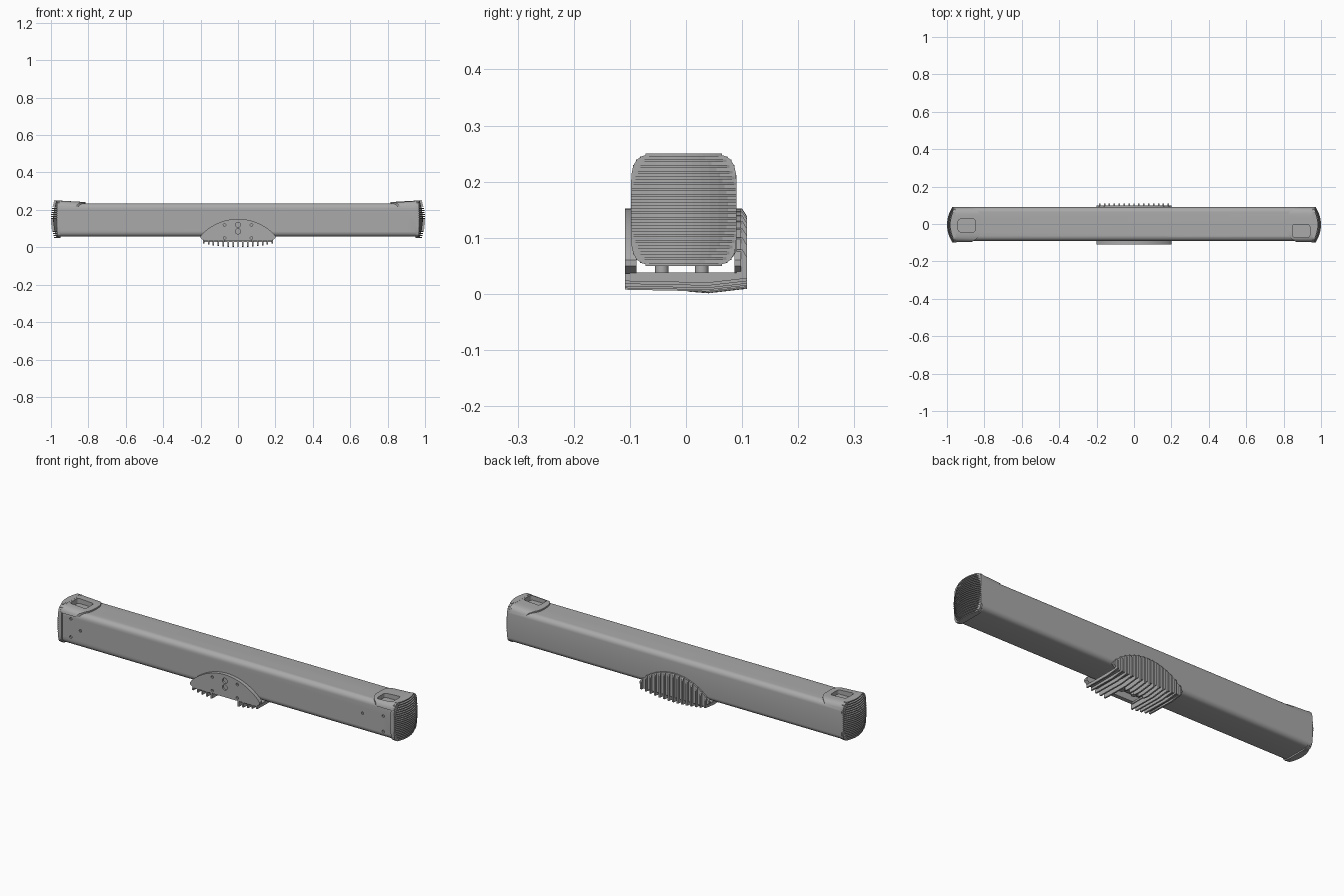
import bpy, bmesh, math
from mathutils import Matrix

if "Cube" in bpy.data.objects:
    bpy.data.objects.remove(bpy.data.objects["Cube"])

gray = bpy.data.materials.new("satin_gray")
gray.use_nodes = True
gray.diffuse_color = (0.4, 0.4, 0.4, 1)
gray.node_tree.nodes["Principled BSDF"].inputs["Base Color"].default_value = (0.4, 0.4, 0.4, 1)


def finish(name, bm, smooth=True):
    bmesh.ops.recalc_face_normals(bm, faces=bm.faces)
    mesh = bpy.data.meshes.new(name)
    bm.to_mesh(mesh)
    bm.free()
    mesh.materials.append(gray)
    ob = bpy.data.objects.new(name, mesh)
    bpy.context.collection.objects.link(ob)
    if smooth:
        bpy.ops.object.select_all(action="DESELECT")
        ob.select_set(True)
        bpy.context.view_layer.objects.active = ob
        bpy.ops.object.shade_smooth_by_angle(angle=math.radians(30))
    return ob


def loft(bm, rings):
    """Closed solid through rings that have equal point counts."""
    vs = [[bm.verts.new(p) for p in r] for r in rings]
    n = len(vs[0])
    for a, b in zip(vs, vs[1:]):
        for i in range(n):
            bm.faces.new((a[i], a[(i + 1) % n], b[(i + 1) % n], b[i]))
    bm.faces.new(vs[0])
    bm.faces.new(vs[-1])


def prism(bm, pts, axis, lo, hi):
    """Extrude a 2D outline along x, y or z."""
    place = {"x": lambda a, b, h: (h, a, b),
             "y": lambda a, b, h: (a, h, b),
             "z": lambda a, b, h: (a, b, h)}[axis]
    loft(bm, [[place(a, b, h) for a, b in pts] for h in (lo, hi)])


def round_rect(x0, x1, y0, y1, r, seg=6):
    pts = []
    for k, (cx, cy) in enumerate([(x1 - r, y1 - r), (x0 + r, y1 - r),
                                  (x0 + r, y0 + r), (x1 - r, y0 + r)]):
        for i in range(seg + 1):
            t = math.pi / 2 * (k + i / seg)
            pts.append((cx + r * math.cos(t), cy + r * math.sin(t)))
    return pts


def squircle(hw, z0, z1, n=6, count=64):
    """Soft square section with gently arched sides."""
    pts = []
    for i in range(count):
        t = 2 * math.pi * i / count
        c, s = math.cos(t), math.sin(t)
        r = (abs(c) ** n + abs(s) ** n) ** (-1 / n)
        pts.append((hw * r * c - 0.004, (z0 + z1) / 2 + (z1 - z0) / 2 * r * s))
    return pts


def cylinder(bm, loc, r, depth, axis="z"):
    rot = Matrix.Rotation(math.pi / 2, 4, "X") if axis == "y" else Matrix()
    bmesh.ops.create_cone(bm, cap_ends=True, segments=20, radius1=r, radius2=r,
                          depth=depth, matrix=Matrix.Translation(loc) @ rot)


def boolean(ob, bm, operation):
    cutter = finish("cutter", bm, False)
    cutter.hide_render = True
    mod = ob.modifiers.new("cut", "BOOLEAN")
    mod.operation, mod.object, mod.solver = operation, cutter, "EXACT"
    bpy.context.view_layer.objects.active = ob
    bpy.ops.object.modifier_apply(modifier=mod.name)
    bpy.data.objects.remove(cutter)


# Long housing with small screw holes on its front
bm = bmesh.new()
prism(bm, round_rect(-0.09, 0.09, 0.057, 0.234, 0.026), "x", -0.96, 0.96)
housing = finish("housing", bm)
bm = bmesh.new()
for x, z in [(-0.9, 0.195), (-0.9, 0.1), (-0.845, 0.147),
             (0.9, 0.17), (0.9, 0.09), (0.78, 0.153)]:
    cylinder(bm, (x, -0.09, z), 0.007, 0.016, "y")
boolean(housing, bm, "DIFFERENCE")


# End caps: rim, stacked bowed ribs and a top tongue with a window
def end_cap(side, s, window_y):
    bm = bmesh.new()
    prism(bm, squircle(0.094, 0.05, 0.25), "x", s * 0.948, s * 0.968)
    finish(side + "_cap_rim", bm)

    bm = bmesh.new()
    count = 39
    step = 0.2 / count
    for k in range(count):
        z = 0.05 + step * k
        t = (z + step / 2 - 0.15) / 0.1
        hw = 0.094 * (1 - abs(t) ** 6) ** (1 / 6)
        inset = 0.012 * (k % 2)
        tip = 1 - 0.018 * t * t - inset
        hw -= inset * 0.2
        pts = [(s * 0.955, hw - 0.004), (s * 0.955, -hw - 0.004)]
        for i in range(13):
            u = -1 + i / 6
            drop = 0.028 * (u * hw / 0.094) ** 2
            pts.append((s * max(0.957, tip - drop), u * hw - 0.004))
        prism(bm, pts, "z", z, z + step)
    finish(side + "_cap_ribs", bm, False)

    bm = bmesh.new()
    loft(bm, [[(s * x, y, z) for y, z in squircle(0.094, 0.05, top)]
              for x, top in ((0.8, 0.241), (0.96, 0.25))])
    tongue = finish(side + "_cap_tongue", bm)
    bm = bmesh.new()
    outline = round_rect(0.815, 1.1, -0.1, 0.094, 0.08, 10)
    prism(bm, [(s * x, y) for x, y in outline], "z", 0.215, 0.3)
    boolean(tongue, bm, "INTERSECT")
    for ob, floor in ((tongue, 0.2), (housing, 0.222)):
        bm = bmesh.new()
        hole = round_rect(0.848, 0.94, window_y - 0.034, window_y + 0.034, 0.012)
        prism(bm, [(s * x, y) for x, y in hole], "z", floor, 0.3)
        boolean(ob, bm, "DIFFERENCE")


end_cap("left", 1, -0.037)
end_cap("right", -1, -0.008)


# Saddle bracket: arched walls either side of the housing and a floor
def arch(x):
    return 0.06 + 0.092 * max(0, 1 - (x / 0.2) ** 2) ** 0.85


wall = [(-0.182, 0.035), (0.182, 0.035), (0.2, 0.05)]
wall += [(0.2 - 0.4 * i / 40, arch(0.2 - 0.4 * i / 40)) for i in range(41)]
wall.append((-0.2, 0.05))
bm = bmesh.new()
prism(bm, wall, "y", -0.109, -0.088)
front_wall = finish("bracket_front_wall", bm)
bm = bmesh.new()
for z in (0.12, 0.085):
    cylinder(bm, (0, -0.11, z), 0.014, 0.02, "y")
for x, z in [(-0.072, 0.12), (0.072, 0.12), (-0.072, 0.05), (0.072, 0.05)]:
    cylinder(bm, (x, -0.11, z), 0.007, 0.02, "y")
boolean(front_wall, bm, "DIFFERENCE")

bm = bmesh.new()
prism(bm, wall, "y", 0.086, 0.098)
finish("bracket_back_wall", bm)

floor = [(-0.185, -0.1), (-0.07, -0.1), (-0.07, 0), (0.07, 0),
         (0.07, -0.1), (0.185, -0.1), (0.185, 0.098), (-0.185, 0.098)]
bm = bmesh.new()
prism(bm, floor, "z", 0.029, 0.038)
finish("bracket_floor", bm)

# Cooling fins wrapping the underside and the back of the bracket
bm = bmesh.new()
for k in range(-7, 8):
    x = k * 0.0262
    low = 0.001 + 0.02 * (x / 0.19) ** 2
    top = arch(x)
    start = 0.003 if abs(x) < 0.07 else -0.109
    fin = [(start, 0.036), (start, low + 0.003), (0.04, low), (0.109, low + 0.008),
           (0.109, max(0.05, top - 0.014)), (0.1, top), (0.09, top), (0.09, 0.036)]
    prism(bm, fin, "x", x - 0.004, x + 0.004)
finish("bracket_fins", bm, False)

# Fixing bolts between housing and bracket
bm = bmesh.new()
for x in (-0.035, 0.035):
    for y in (-0.043, 0.028):
        cylinder(bm, (x, y, 0.047), 0.012, 0.024)
finish("fixing_bolts", bm)
